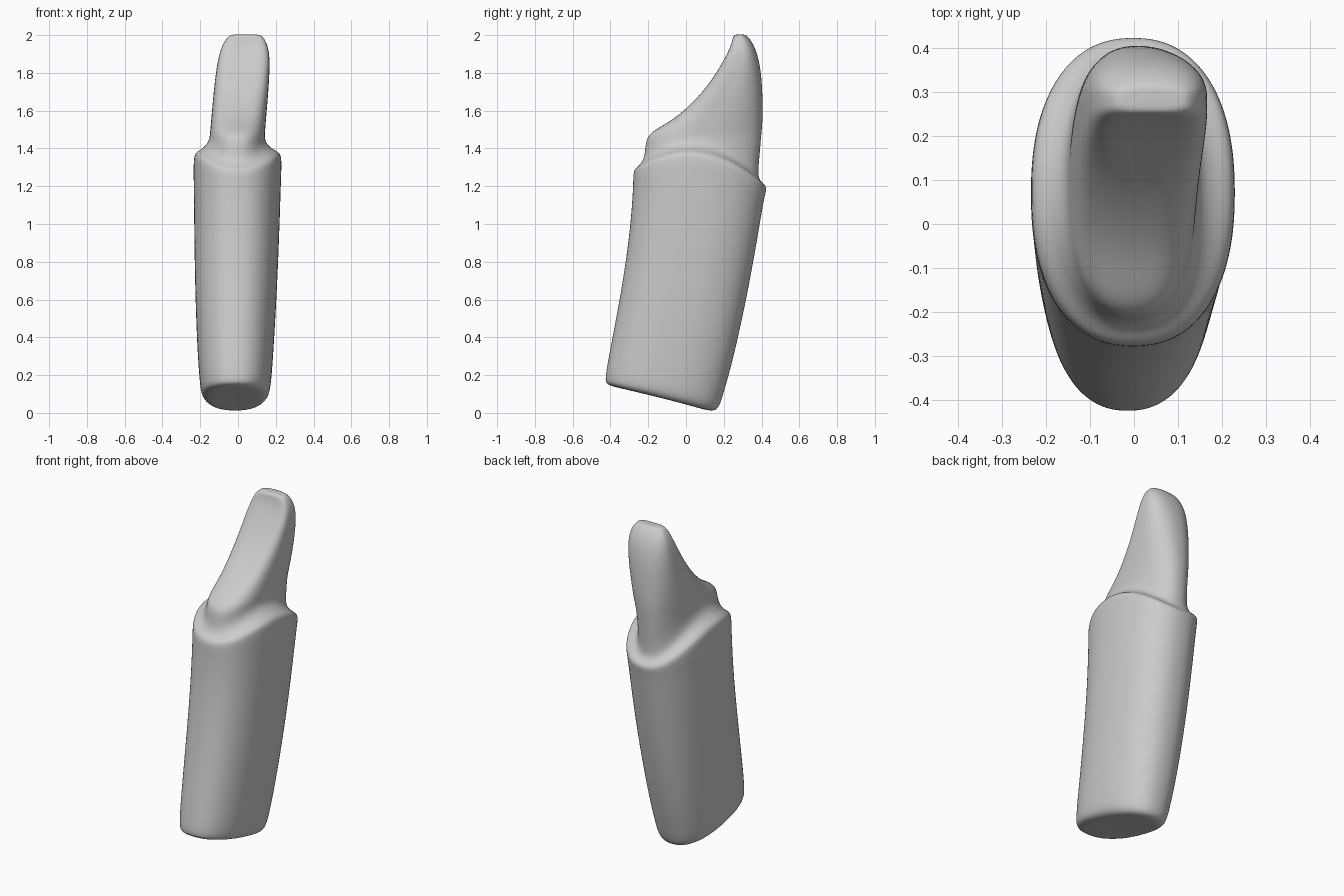
import bpy
import bmesh
import math

SEGMENTS = 48

default_cube = bpy.data.objects.get("Cube")
if default_cube:
    bpy.data.objects.remove(default_cube, do_unlink=True)

# One matte stone colour
stone = bpy.data.materials.new("matte grey stone")
stone.use_nodes = True
stone_colour = (0.6, 0.6, 0.6, 1.0)
stone.diffuse_color = stone_colour
stone.node_tree.nodes["Principled BSDF"].inputs["Base Color"].default_value = stone_colour
stone.node_tree.nodes["Principled BSDF"].inputs["Roughness"].default_value = 0.7


def signed_power(value, exponent):
    return math.copysign(abs(value) ** exponent, value)


def ring_points(left, right, front, back, z_front, z_side, z_back,
                squareness=2.3, scoop=0.0):
    """Rounded outline whose height bends from front to side to back."""
    points = []
    slope = (z_back - z_front) / 2
    bend = (z_front + z_back) / 2 - z_side
    for i in range(SEGMENTS):
        angle = math.tau * i / SEGMENTS
        c, s = math.cos(angle), math.sin(angle)
        power = 2 / (squareness if s < 0 else 2.3)
        u, v = signed_power(c, power), signed_power(s, power)
        x = (left + right) / 2 + u * (right - left) / 2
        y = (front + back) / 2 + v * (back - front) / 2
        if s < 0:
            y += scoop * (1 - u * u)
        points.append((x, y, z_side + slope * v + bend * v * v))
    return points


def loft(name, rings):
    """Skin a stack of outlines, cap both ends and smooth the result."""
    bm = bmesh.new()
    loops = [[bm.verts.new(p) for p in ring] for ring in rings]
    for low, high in zip(loops, loops[1:]):
        for i in range(SEGMENTS):
            j = (i + 1) % SEGMENTS
            bm.faces.new((low[i], low[j], high[j], high[i]))
    bm.faces.new(loops[0][::-1])
    bm.faces.new(loops[-1])
    bmesh.ops.recalc_face_normals(bm, faces=bm.faces)
    mesh = bpy.data.meshes.new(name)
    bm.to_mesh(mesh)
    bm.free()
    mesh.materials.append(stone)
    for face in mesh.polygons:
        face.use_smooth = True
    obj = bpy.data.objects.new(name, mesh)
    bpy.context.collection.objects.link(obj)
    smooth = obj.modifiers.new("rounding", "SUBSURF")
    smooth.levels = smooth.render_levels = 2
    return obj


# Leaning root block: left, right, front, back, then front, side and back heights
root_rows = [
    (-.10, .07, -.30, .04, .12, .08, .035),
    (-.16, .13, -.39, .14, .14, .075, .004),
    (-.19, .16, -.425, .175, .155, .095, .025),
    (-.202, .175, -.43, .195, .19, .14, .09),
    (-.217, .19, -.385, .25, .42, .36, .28),
    (-.228, .208, -.33, .32, .72, .68, .60),
    (-.232, .22, -.295, .375, .98, .98, .90),
    (-.235, .228, -.28, .412, .119 * 10, 1.24, 1.13),
    (-.236, .232, -.28, .427, 1.27, 1.345, 1.18),
]

# Saddle-shaped ledge running up into the neck
ledge_rows = [
    (-.226, .222, -.27, .422, 1.295, 1.377, 1.205),
    (-.19, .18, -.24, .395, 1.315, 1.395, 1.225),
    (-.16, .148, -.218, .38, 1.36, 1.425, 1.26),
    (-.15, .142, -.215, .39, 1.43, 1.46, 1.36),
]

# Tapering stub with a scooped front face: left, right, front, back, height
stub_rows = [
    (-.148, .143, -.195, .4, 1.485),
    (-.143, .147, -.10, .405, 1.54),
    (-.136, .154, 0, .407, 1.62),
    (-.126, .163, .10, .403, 1.73),
    (-.113, .168, .165, .394, 1.83),
    (-.097, .166, .21, .375, 1.91),
    (-.075, .15, .232, .35, 1.965),
    (-.045, .125, .25, .32, 2.0),
    (-.02, .10, .27, .305, 2.003),
]

rings = [ring_points(*row) for row in root_rows + ledge_rows]
for index, (left, right, front, back, height) in enumerate(stub_rows):
    tip = index >= len(stub_rows) - 2
    square = min(2.4 + index * 0.3, 3.6)
    hollow = 0.0 if tip or index == 0 else 0.015
    rings.append(ring_points(left, right, front, back, height, height, height,
                             square, hollow))

loft("stub_on_root_block", rings)
